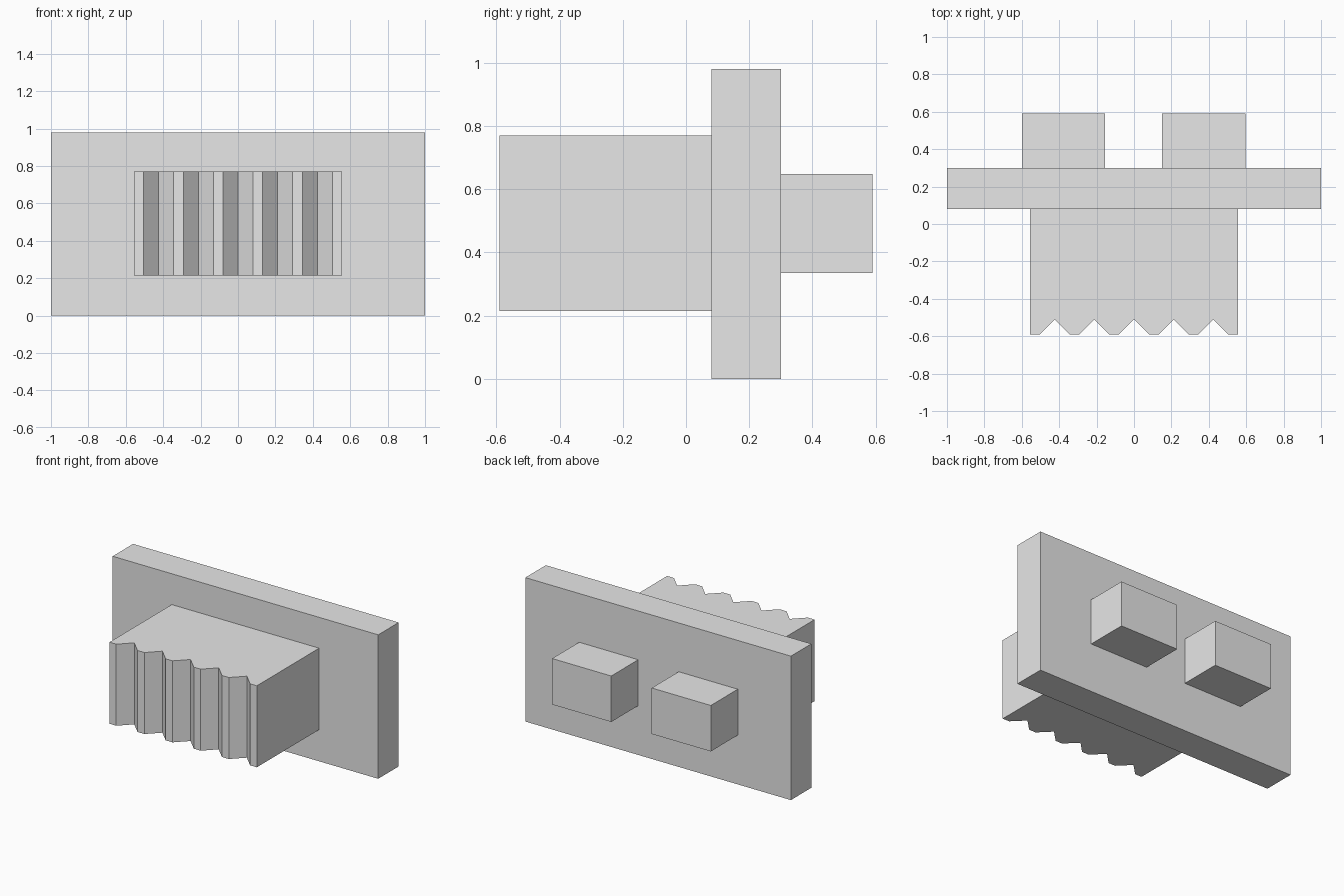
import bpy
import bmesh

cube = bpy.data.objects.get("Cube")
if cube:
    bpy.data.objects.remove(cube, do_unlink=True)

GREY = (0.8, 0.8, 0.8, 1.0)
grey = bpy.data.materials.new("plain grey")
grey.use_nodes = True
grey.diffuse_color = GREY
grey.node_tree.nodes["Principled BSDF"].inputs["Base Color"].default_value = GREY


def extrude_outline(name, outline, bottom, top):
    """Raise a flat outline in x and y into a solid."""
    bm = bmesh.new()
    base = bm.faces.new([bm.verts.new((x, y, bottom)) for x, y in outline])
    raised = bmesh.ops.extrude_face_region(bm, geom=[base], use_keep_orig=True)
    verts = [g for g in raised["geom"] if isinstance(g, bmesh.types.BMVert)]
    bmesh.ops.translate(bm, verts=verts, vec=(0, 0, top - bottom))
    bmesh.ops.recalc_face_normals(bm, faces=bm.faces)
    mesh = bpy.data.meshes.new(name)
    bm.to_mesh(mesh)
    bm.free()
    mesh.materials.append(grey)
    obj = bpy.data.objects.new(name, mesh)
    bpy.context.collection.objects.link(obj)
    return obj


def box(name, x0, x1, y0, y1, z0, z1):
    return extrude_outline(name, [(x0, y0), (x1, y0), (x1, y1), (x0, y1)], z0, z1)


# Wide upright plate
PLATE_FRONT, PLATE_BACK = 0.08, 0.30
box("back_plate", -1, 1, PLATE_FRONT, PLATE_BACK, 0, 0.98)

# Grip block with five V grooves across its front
HALF, FRONT, GROOVE, PITCH = 0.555, -0.59, 0.08, 0.212
outline = [(-HALF, PLATE_FRONT), (-HALF, FRONT)]
for i in range(-2, 3):
    x = i * PITCH
    outline += [(x - GROOVE, FRONT), (x, FRONT + GROOVE), (x + GROOVE, FRONT)]
outline += [(HALF, FRONT), (HALF, PLATE_FRONT)]
extrude_outline("grooved_grip", outline, 0.215, 0.77)

# Two pegs on the back
box("right_peg", -0.6, -0.155, PLATE_BACK, 0.59, 0.335, 0.648)
box("left_peg", 0.15, 0.595, PLATE_BACK, 0.59, 0.335, 0.648)
